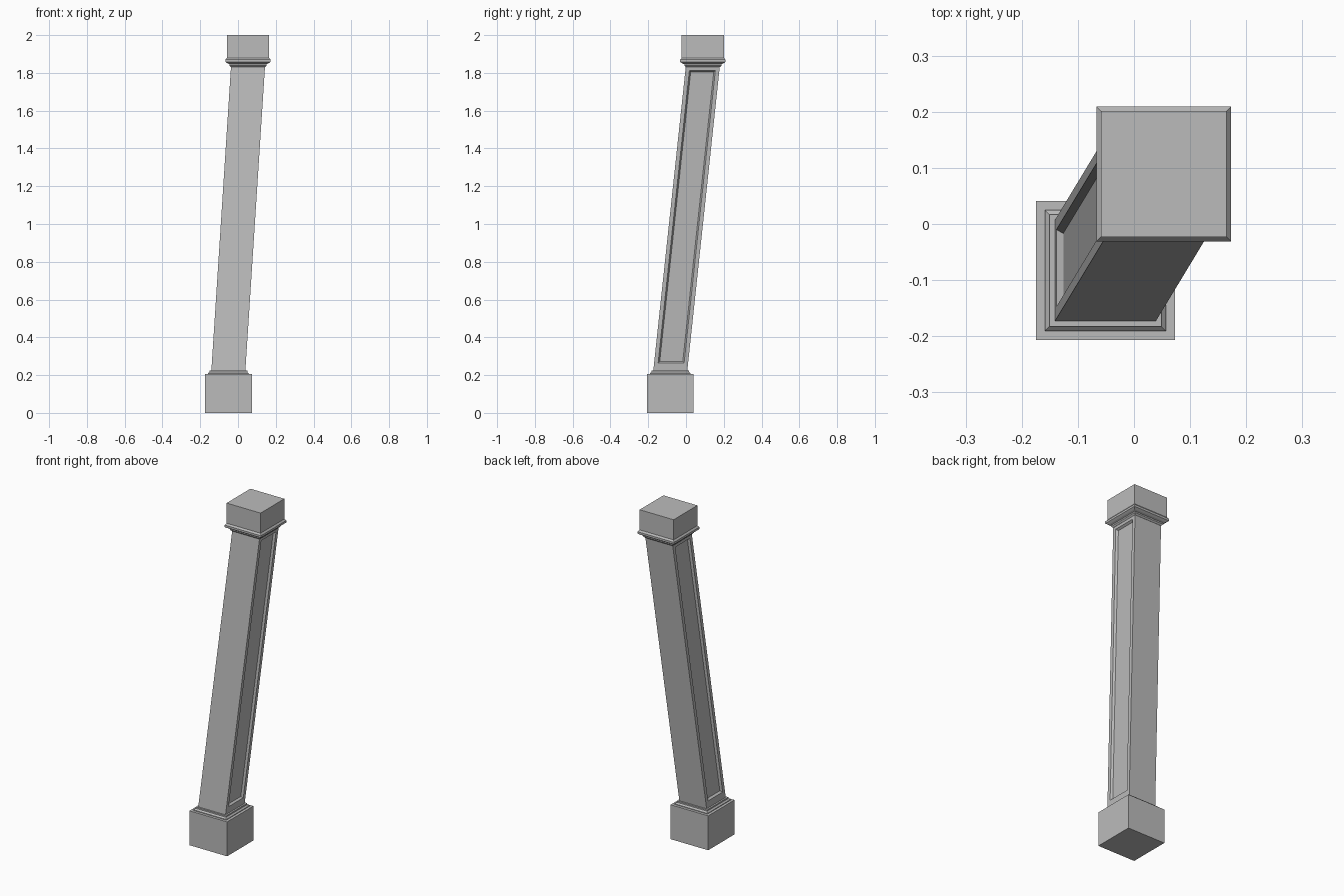
import bpy, bmesh
from mathutils import Vector

cube = bpy.data.objects.get("Cube")
if cube:
    bpy.data.objects.remove(cube, do_unlink=True)

stone = bpy.data.materials.new("grey stone")
stone.use_nodes = True
GREY = (0.5, 0.5, 0.5, 1)
stone.diffuse_color = GREY
stone.node_tree.nodes["Principled BSDF"].inputs["Base Color"].default_value = GREY

FOOT = Vector((-0.051, -0.083))   # centre of the lower end
HEAD = Vector((0.053, 0.089))     # centre of the upper end
Z0, Z1 = 0.225, 1.835             # shaft ends


def finish(bm, name):
    bmesh.ops.recalc_face_normals(bm, faces=bm.faces)
    mesh = bpy.data.meshes.new(name)
    bm.to_mesh(mesh)
    bm.free()
    mesh.materials.append(stone)
    obj = bpy.data.objects.new(name, mesh)
    bpy.context.collection.objects.link(obj)
    return obj


def square_stack(name, centre, profile):
    """Sweep a (half width, height) profile around a square."""
    bm = bmesh.new()
    rings = []
    for half, z in profile:
        rings.append([bm.verts.new((centre.x + sx * half, centre.y + sy * half, z))
                      for sx, sy in ((-1, -1), (1, -1), (1, 1), (-1, 1))])
    for low, high in zip(rings, rings[1:]):
        for i in range(4):
            j = (i + 1) % 4
            bm.faces.new((low[i], low[j], high[j], high[i]))
    bm.faces.new(rings[0][::-1])
    bm.faces.new(rings[-1])
    return finish(bm, name)


# Plinth and its small chamfered step
square_stack("plinth", FOOT, [(0.124, 0), (0.124, 0.205)])
square_stack("base_moulding", FOOT,
             [(0.108, 0.204), (0.108, 0.209), (0.1, 0.217), (0.1, Z0)])

# Capital: stepped moulding under a square block
square_stack("capital_moulding", HEAD,
             [(0.09, 1.83), (0.098, 1.838), (0.098, 1.846), (0.108, 1.85),
              (0.12, 1.858), (0.12, 1.87), (0.112, 1.88)])
square_stack("capital_block", HEAD, [(0.112, 1.88), (0.112, 2)])

# Shaft: box with a sunken panel on both sides, then leaned over
bm = bmesh.new()
bmesh.ops.create_cube(bm, size=1)
for v in bm.verts:
    v.co = (v.co.x * 0.18, v.co.y * 0.18, Z1 if v.co.z > 0 else Z0)
bm.normal_update()
sides = [f for f in bm.faces if abs(f.normal.x) > 0.9]
bmesh.ops.inset_individual(bm, faces=sides, thickness=0.03)
for v in {v for f in sides for v in f.verts}:
    if v.co.z < 1:
        v.co.z = 0.265
bmesh.ops.inset_individual(bm, faces=sides, thickness=0.011, depth=-0.012)
for v in bm.verts:
    c = FOOT.lerp(HEAD, (v.co.z - Z0) / (Z1 - Z0))
    v.co.x += c.x
    v.co.y += c.y
finish(bm, "shaft")
